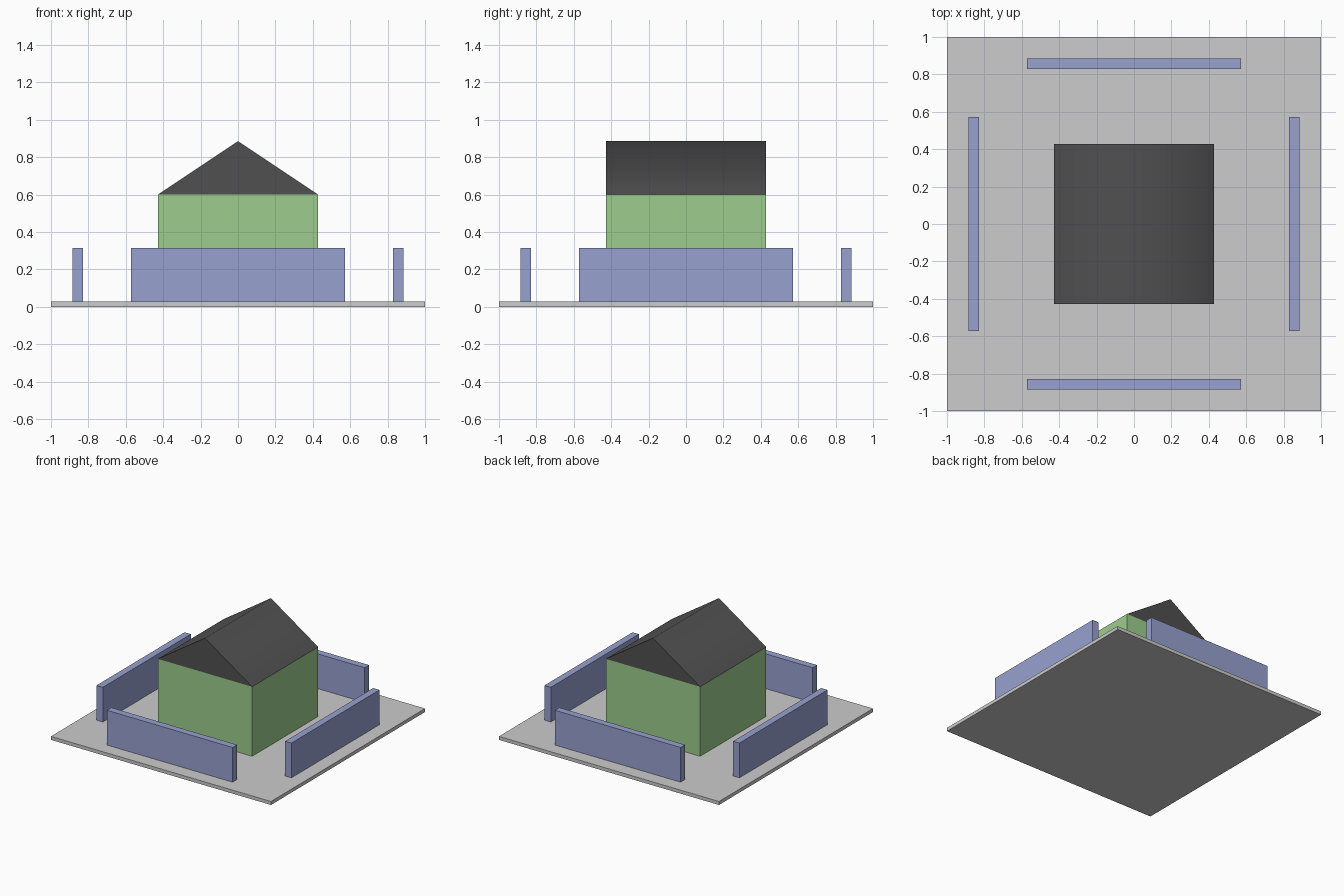
import bpy, bmesh

if "Cube" in bpy.data.objects:
    bpy.data.objects.remove(bpy.data.objects["Cube"])

U = 2 / 7  # ground grid unit
T = 0.0286  # slab thickness


def material(name, rgb):
    # sRGB 0-255 to linear
    lin = [((c / 255 + 0.055) / 1.055) ** 2.4 for c in rgb]
    m = bpy.data.materials.new(name)
    m.diffuse_color = (*lin, 1)
    m.use_nodes = True
    m.node_tree.nodes["Principled BSDF"].inputs["Base Color"].default_value = m.diffuse_color
    return m


grey = material("light_grey", (204, 204, 204))
green = material("soft_green", (157, 205, 141))
blue = material("soft_blue", (151, 161, 207))
dark = material("dark_grey", (80, 80, 80))


def finish(name, bm, mat):
    bmesh.ops.recalc_face_normals(bm, faces=bm.faces)
    me = bpy.data.meshes.new(name)
    bm.to_mesh(me)
    bm.free()
    me.materials.append(mat)
    ob = bpy.data.objects.new(name, me)
    bpy.context.collection.objects.link(ob)
    return ob


def box(name, center, size, z0, z1, mat):
    bm = bmesh.new()
    bmesh.ops.create_cube(bm, size=1)
    for v in bm.verts:
        v.co.x = center[0] + v.co.x * size[0]
        v.co.y = center[1] + v.co.y * size[1]
        v.co.z = z0 if v.co.z < 0 else z1
    return finish(name, bm, mat)


# Ground slab and house body
box("ground_slab", (0, 0), (2, 2), 0, T, grey)
box("house_body", (0, 0), (3 * U, 3 * U), T, T + 2 * U, green)

# Four boundary walls
d = 3 * U
for name, x, y in (("front", 0, -d), ("back", 0, d), ("left", -d, 0), ("right", d, 0)):
    size = (4 * U, 0.2 * U) if x == 0 else (0.2 * U, 4 * U)
    box(name + "_wall", (x, y), size, T, T + U, blue)

# Gable roof: triangle profile extruded along y, slopes blend over the ridge
h = 1.5 * U
bm = bmesh.new()
tri = bm.faces.new([bm.verts.new(p) for p in
                    ((-h, -h, T + 2 * U), (h, -h, T + 2 * U), (0, -h, T + 3 * U))])
ext = bmesh.ops.extrude_face_region(bm, geom=[tri], use_keep_orig=True)
bmesh.ops.translate(bm, vec=(0, 2 * h, 0),
                    verts=[g for g in ext["geom"] if isinstance(g, bmesh.types.BMVert)])
bmesh.ops.recalc_face_normals(bm, faces=bm.faces)
for f in bm.faces:
    f.smooth = f.normal.z > 0.1
finish("gable_roof", bm, dark)
